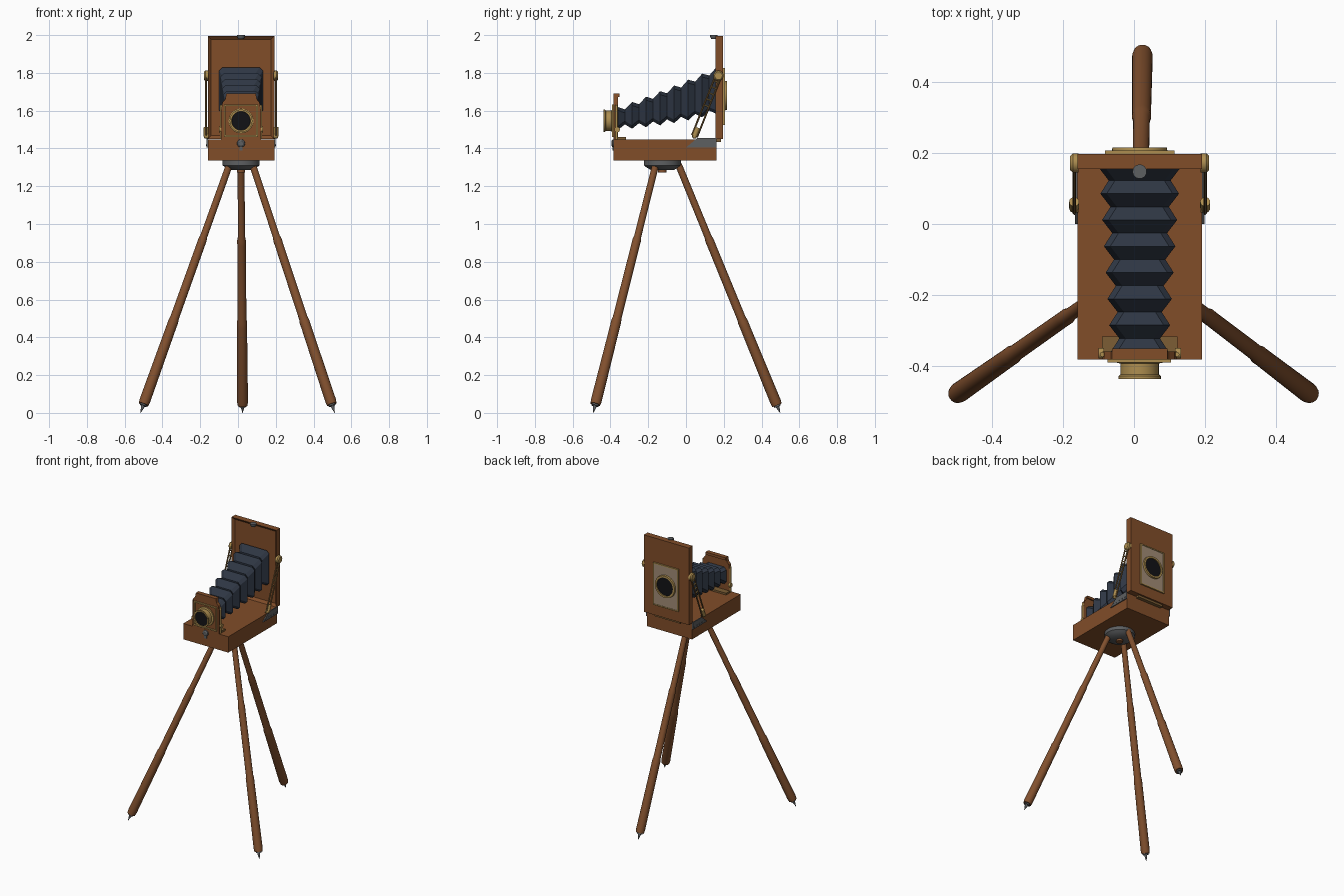
import bpy, bmesh, math
from mathutils import Vector

cube = bpy.data.objects.get("Cube")
if cube:
    bpy.data.objects.remove(cube, do_unlink=True)

CX = 0.016  # centre line of the camera


def material(name, r, g, b):
    m = bpy.data.materials.new(name)
    m.use_nodes = True
    m.diffuse_color = (r, g, b, 1)
    m.node_tree.nodes["Principled BSDF"].inputs["Base Color"].default_value = (r, g, b, 1)
    return m


wood = material("wood", 0.22, 0.075, 0.022)
leg_wood = material("leg wood", 0.22, 0.08, 0.027)
cloth = material("dark blue cloth", 0.028, 0.038, 0.058)
brass = material("brass", 0.42, 0.27, 0.08)
steel = material("grey metal", 0.11, 0.115, 0.12)
black = material("black glass", 0.006, 0.006, 0.008)
plate = material("beige plate", 0.36, 0.26, 0.18)
aged = material("aged brass", 0.2, 0.11, 0.035)


def finish(name, bm, mat, smooth=False):
    bmesh.ops.recalc_face_normals(bm, faces=bm.faces)
    mesh = bpy.data.meshes.new(name)
    bm.to_mesh(mesh)
    bm.free()
    mesh.materials.append(mat)
    ob = bpy.data.objects.new(name, mesh)
    bpy.context.collection.objects.link(ob)
    if smooth:
        bpy.ops.object.select_all(action='DESELECT')
        ob.select_set(True)
        bpy.context.view_layer.objects.active = ob
        bpy.ops.object.shade_smooth_by_angle(angle=math.radians(35))
    return ob


def add_box(bm, lo, hi):
    lo, hi = Vector(lo), Vector(hi)
    verts = bmesh.ops.create_cube(bm, size=1)["verts"]
    for v in verts:
        v.co = (lo + hi) / 2 + v.co * (hi - lo)


def box(name, lo, hi, mat):
    bm = bmesh.new()
    add_box(bm, lo, hi)
    return finish(name, bm, mat)


def loft(bm, rings, capped=True):
    rows = [[bm.verts.new(p) for p in ring] for ring in rings]
    n = len(rows[0])
    for a, b in zip(rows, rows[1:]):
        for i in range(n):
            j = (i + 1) % n
            bm.faces.new((a[i], a[j], b[j], b[i]))
    if capped:
        bm.faces.new(rows[0])
        bm.faces.new(rows[-1])


def turned(name, start, end, profile, mat, sides=24, capped=True):
    """Lathe a profile of (fraction along axis, radius) pairs between two points."""
    start, end = Vector(start), Vector(end)
    turn = (end - start).to_track_quat('Z', 'Y')
    rings = []
    for t, r in profile:
        c = start.lerp(end, t)
        rings.append([c + turn @ Vector((r * math.cos(a), r * math.sin(a), 0))
                      for a in (math.tau * i / sides for i in range(sides))])
    bm = bmesh.new()
    loft(bm, rings, capped)
    return finish(name, bm, mat, True)


def rod(name, start, end, r, mat, sides=16):
    return turned(name, start, end, [(0, r), (1, r)], mat, sides)


def prism(name, points, axis, lo, hi, mat):
    """Extrude an outline along x or y."""
    bm = bmesh.new()
    place = (lambda d, p: (d, p[0], p[1])) if axis == 'x' else (lambda d, p: (p[0], d, p[1]))
    loft(bm, [[place(d, p) for p in points] for d in (lo, hi)])
    return finish(name, bm, mat)


def frame(name, cx, cz, w, h, bar, y0, y1, mat):
    bm = bmesh.new()
    for s in (-1, 1):
        x, z = cx + s * (w - bar / 2), cz + s * (h - bar / 2)
        add_box(bm, (x - bar / 2, y0, cz - h), (x + bar / 2, y1, cz + h))
        add_box(bm, (cx - w + bar, y0, z - bar / 2), (cx + w - bar, y1, z + bar / 2))
    return finish(name, bm, mat)


# Base bed
box("base_bed", (CX - .176, -.383, 1.335), (CX + .176, .161, 1.447), wood)

# Rear panel with a recessed front
bm = bmesh.new()
add_box(bm, (CX - .176, .155, 1.45), (CX + .176, .197, 1.995))
bm.normal_update()
front = [f for f in bm.faces if f.normal.y < -.9]
bmesh.ops.inset_region(bm, faces=front, thickness=.025, depth=-.015)
finish("rear_panel", bm, wood)
box("rear_hinge_strip", (CX - .1, .161, 1.435), (CX + .1, .185, 1.45), aged)
turned("top_catch", (CX, .148, 1.98), (CX, .148, 2), [(0, .014), (.5, .02), (1, .02)], steel)

# Rear viewing plate and port
frame("rear_plate_frame", CX, 1.675, .098, .15, .008, .196, .207, brass)
box("rear_plate", (CX - .091, .196, 1.532), (CX + .091, .204, 1.818), plate)
turned("rear_port_ring", (CX, .2, 1.68), (CX, .216, 1.68),
       [(0, .079), (1, .077), (1, .064), (0, .064)], brass, 32, False)
rod("rear_port_glass", (CX, .2, 1.68), (CX, .209, 1.68), .065, black, 32)

# Pleated bellows: ridges and valleys alternate along a sagging taper
bm = bmesh.new()
rings, count = [], 15
for i in range(count):
    t = i / (count - 1)
    y = .16 - .52 * t
    fold = 0 if i % 2 else .026
    half = .09 - .035 * t + fold
    top = 1.803 - .235 * t + .025 * t * t + fold
    bottom = 1.61 - .14 * t + .055 * t * t - fold
    c = .018
    rings.append([(CX + sx * half, y, z) for sx, z in
                  ((-1, bottom + c), (-1, top - c))] +
                 [(CX + sx * (half - c), y, top) for sx in (-1, 1)] +
                 [(CX + sx * half, y, z) for sx, z in
                  ((1, top - c), (1, bottom + c))] +
                 [(CX + sx * (half - c), y, bottom) for sx in (1, -1)])
loft(bm, rings)
finish("bellows", bm, cloth)

# Front standard
half_outline = [(.105, 1.447), (.105, 1.605), (.098, 1.645), (.084, 1.66), (.078, 1.69)]
outline = [(CX + x, z) for x, z in half_outline] + [(CX - x, z) for x, z in reversed(half_outline)]
prism("front_standard", outline, 'y', -.383, -.36, wood)
box("standard_top_rail", (CX - .078, -.378, 1.672), (CX + .078, -.352, 1.69), wood)
box("standard_foot", (CX - .107, -.365, 1.447), (CX + .107, -.318, 1.46), aged)
frame("lens_board_frame", CX - .001, 1.547, .09, .086, .009, -.391, -.38, brass)
for s in (-1, 1):
    rod("standard_side_rod", (CX + s * .105, -.368, 1.45), (CX + s * .105, -.368, 1.63), .007, brass)
    rod("standard_knob", (CX + s * .1, -.365, 1.5), (CX + s * .116, -.365, 1.5), .015, brass)

# Lens barrel, hollow at the front
LZ = 1.546
turned("lens_barrel", (CX, -.383, LZ), (CX, -.438, LZ),
       [(0, .066), (.15, .066), (.2, .054), (.75, .054), (.85, .06), (1, .06),
        (1, .05), (.5, .047)], brass, 32)
rod("lens_glass", (CX, -.4, LZ), (CX, -.43, LZ), .0495, black, 32)
turned("front_catch", (CX, -.381, 1.427), (CX, -.395, 1.427), [(0, .022), (.6, .02), (1, .012)], steel)
box("front_catch_tab", (CX - .009, -.389, 1.39), (CX + .009, -.381, 1.425), steel)

# Side brackets, slotted braces and knobs
for s in (-1, 1):
    side = CX + s * .176
    x = side + s * .009
    prism("side_bracket", [(0, 1.405), (.161, 1.405), (.161, 1.455), (.06, 1.455)],
          'x', side, side + s * .007, steel)
    for k in range(5):
        y = .03 + k * .029
        rod("bracket_rivet", (side, y, 1.419), (side + s * .01, y, 1.419), .005, steel, 10)
    high, low = Vector((x, .172, 1.785)), Vector((x, .045, 1.465))
    across = Vector((0, .0135, -.0055))
    for k in (-1, 1):
        rod("brace_bar", high + across * k, low + across * k, .005, aged, 8)
    for k in range(1, 6):
        p = high.lerp(low, k / 10)
        rod("brace_link", p - across, p + across, .004, brass, 8)
    rod("brace_end", low, low.lerp(high, .14), .014, brass)
    for name, p, r in (("upper_knob", high, .027), ("lower_knob", low, .013)):
        turned(name, (side - s * .004, p.y, p.z), (side + s * .02, p.y, p.z),
               [(0, r), (.7, r), (1, r * .75)], brass)

# Tripod head
HY = -.125
turned("tripod_head", (CX, HY, 1.337), (CX, HY, 1.285),
       [(0, .098), (.5, .098), (.7, .085), (1, .06)], steel, 32)
rod("head_screw", (CX, HY, 1.29), (CX, HY, 1.272), .022, leg_wood)

# Tripod legs: three telescoping sections, a shoe and a spike
legs = {"right": ((-.045, -.16, 1.315), (-.5, -.48, .045)),
        "left": ((.077, -.16, 1.315), (.497, -.48, .045)),
        "back": ((CX, -.04, 1.315), (.024, .482, .04))}
for name, (top, foot) in legs.items():
    top, foot = Vector(top), Vector(foot)
    turned(name + "_leg", top, foot,
           [(0, .018), (.3, .019), (.315, .023), (.335, .0225), (.64, .0235),
            (.655, .027), (.675, .0265), (.985, .029), (1, .026)], leg_wood)
    d = (foot - top).normalized()
    rod(name + "_shoe", foot - d * .005, foot + d * .008, .018, steel)
    tip = foot + d * (foot.z / -d.z)
    turned(name + "_spike", foot, tip, [(0, .011), (.4, .008), (1, .001)], steel, 12)
